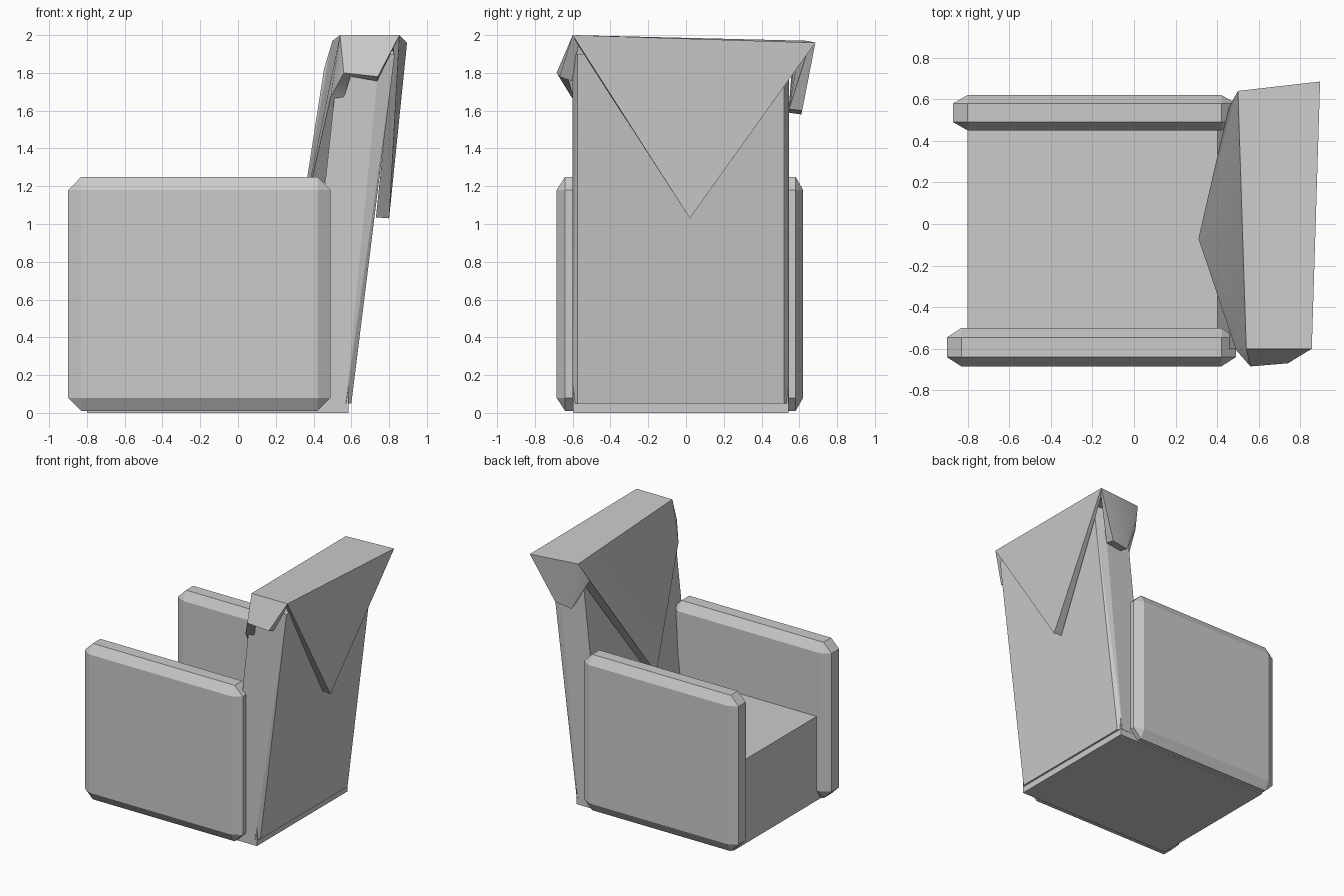
import bpy, bmesh
from itertools import product

if "Cube" in bpy.data.objects:
    bpy.data.objects.remove(bpy.data.objects["Cube"])


def make_object(name, bm):
    bmesh.ops.recalc_face_normals(bm, faces=bm.faces)
    mesh = bpy.data.meshes.new(name)
    bm.to_mesh(mesh)
    bm.free()
    ob = bpy.data.objects.new(name, mesh)
    bpy.context.collection.objects.link(ob)
    return ob


def hull(name, points):
    bm = bmesh.new()
    for p in points:
        bm.verts.new(p)
    bmesh.ops.convex_hull(bm, input=bm.verts)
    bmesh.ops.dissolve_limit(bm, angle_limit=0.01, verts=bm.verts, edges=bm.edges)
    return make_object(name, bm)


def chamfer_box(name, lo, hi, cut):
    """Box whose edges are all cut, with a separate cut size per axis."""
    points = []
    for corner in product((0, 1), repeat=3):
        for full in range(3):
            points.append([
                (hi[i] if s else lo[i]) + (0 if i == full else (-cut[i] if s else cut[i]))
                for i, s in enumerate(corner)])
    return hull(name, points)


# Seat block
hull("seat", product((-0.8, 0.585), (-0.598, 0.543), (0, 0.67)))

# Arms, each with chamfered edges
chamfer_box("arm_front", (-0.90, -0.685, 0.01), (0.49, -0.50, 1.25), (0.07, 0.045, 0.07))
chamfer_box("arm_back", (-0.87, 0.45, 0.01), (0.49, 0.62, 1.25), (0.07, 0.04, 0.07))


# Leaning backrest, lofted between two sections with cut rear corners
def section(z, front, side_end, rear):
    y0, y1, inset = -0.6, 0.545, 0.025
    return [(front, y0, z), (front, y1, z), (side_end, y0, z), (side_end, y1, z),
            (rear, y0 + inset, z), (rear, y1 - inset, z)]


hull("backrest", section(0.05, 0.335, 0.57, 0.60) + section(1.9, 0.535, 0.75, 0.83))

# Blanket draped over the backrest: top, pointed front and back flaps, short side flaps
corners = {
    "A": (0.54, -0.60, 2.00), "B": (0.855, -0.60, 2.00),
    "C": (0.895, 0.685, 1.96), "D": (0.50, 0.64, 1.97),
    "back_tip": (0.80, 0.02, 1.03), "front_tip": (0.31, -0.07, 0.88),
    "P": (0.49, -0.605, 1.67), "Q": (0.455, 0.56, 1.82),
    "E": (0.56, -0.685, 1.80), "F": (0.74, -0.67, 1.78),
    "G": (0.58, 0.61, 1.58), "H": (0.72, 0.615, 1.60),
}
faces = ["A B C D", "B back_tip C", "A D front_tip", "D Q front_tip", "A front_tip P",
         "A E F B", "A P E", "D C H G", "D G Q"]
bm = bmesh.new()
v = {k: bm.verts.new(p) for k, p in corners.items()}
for f in faces:
    bm.faces.new([v[k] for k in f.split()])
bmesh.ops.recalc_face_normals(bm, faces=bm.faces)
top = max(bm.faces, key=lambda f: abs(f.normal.z))
if top.normal.z < 0:
    bmesh.ops.reverse_faces(bm, faces=bm.faces)
mesh = bpy.data.meshes.new("blanket")
bm.to_mesh(mesh)
bm.free()
blanket = bpy.data.objects.new("blanket", mesh)
bpy.context.collection.objects.link(blanket)
thick = blanket.modifiers.new("thickness", "SOLIDIFY")
thick.thickness = 0.07
thick.offset = -1

bpy.ops.object.select_all(action="DESELECT")
blanket.select_set(True)
bpy.context.view_layer.objects.active = blanket
bpy.ops.object.modifier_apply(modifier="thickness")
bpy.ops.object.shade_smooth_by_angle(angle=0.9)
